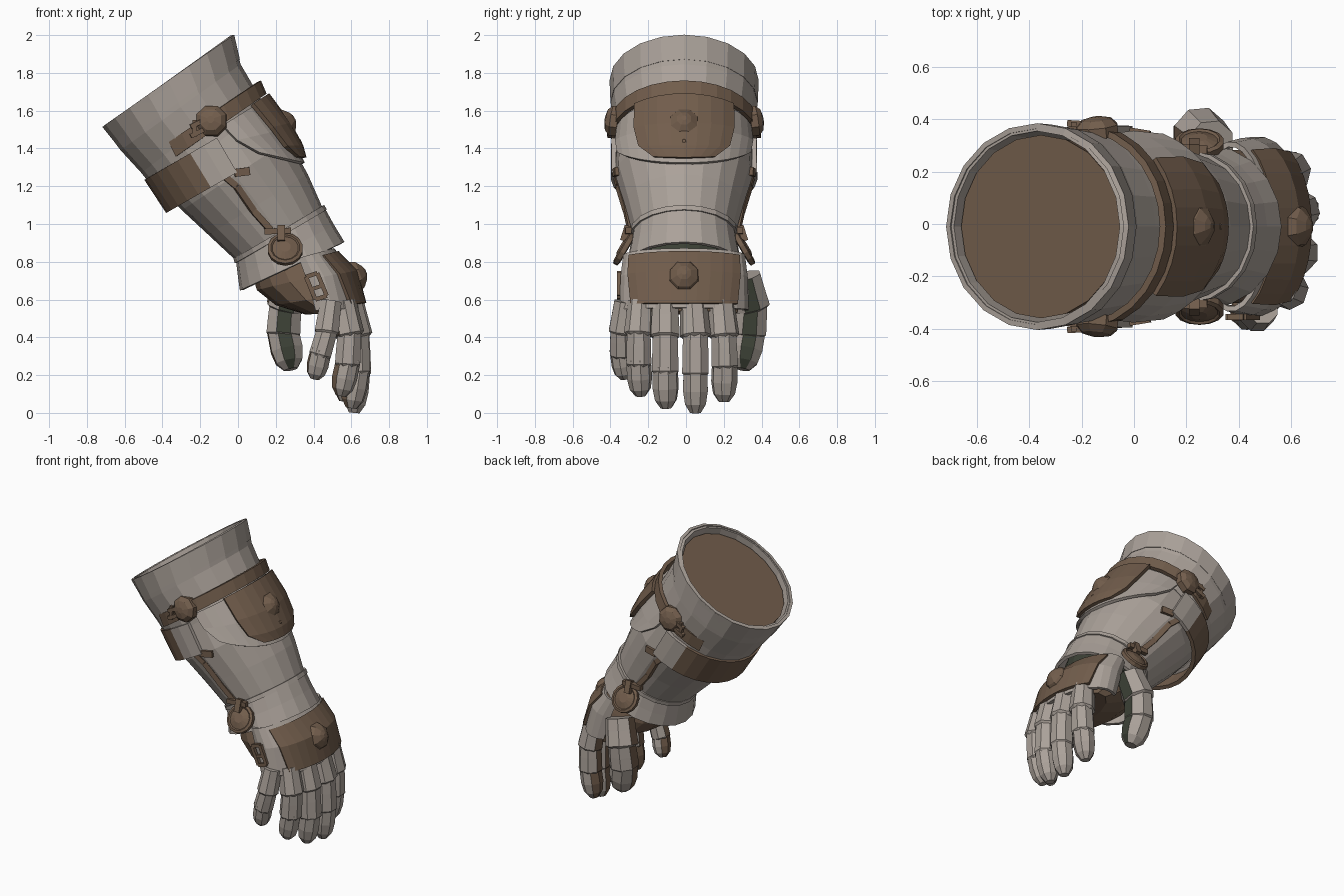
import bpy, bmesh, math
from mathutils import Vector

if "Cube" in bpy.data.objects:
    bpy.data.objects.remove(bpy.data.objects["Cube"])


def mat(name, rgb):
    m = bpy.data.materials.new(name)
    m.diffuse_color = (*rgb, 1)
    m.use_nodes = True
    m.node_tree.nodes["Principled BSDF"].inputs["Base Color"].default_value = m.diffuse_color
    return m


STEEL = mat("worn steel", (0.405, 0.358, 0.320))
LEATHER = mat("brown leather", (0.168, 0.110, 0.072))
DARK = mat("dark cloth", (0.045, 0.052, 0.036))
YC = -0.01


def skin(bm, rings, closed=True, caps=False):
    """Join rings of points with quads."""
    vs = [[bm.verts.new(p) for p in r] for r in rings]
    n = len(vs[0])
    for a, b in zip(vs, vs[1:]):
        for i in range(n if closed else n - 1):
            j = (i + 1) % n
            bm.faces.new((a[i], b[i], b[j], a[j]))
    if caps:
        bm.faces.new(vs[0])
        bm.faces.new(vs[-1])


def finish(name, bm, mats, rule=None, thick=0):
    bmesh.ops.recalc_face_normals(bm, faces=bm.faces)
    bm.normal_update()
    for f in bm.faces:
        f.material_index = rule(f) if rule else 0
    me = bpy.data.meshes.new(name)
    bm.to_mesh(me)
    bm.free()
    for m in mats:
        me.materials.append(m)
    ob = bpy.data.objects.new(name, me)
    bpy.context.collection.objects.link(ob)
    if thick:
        s = ob.modifiers.new("thickness", "SOLIDIFY")
        s.thickness, s.offset = thick, 0
    return ob


def loft(name, secs, mats, n=20, arc=None, caps=False, rule=None, thick=0.02, taper=None):
    """Tilted oval sections (left x, left z, right x, right z, half width in y).
    arc = (start, end) in degrees, 0 is the back of the hand; taper scales it per section."""
    a0, a1 = arc or (0, 360)
    k = n + 1 if arc else n
    rings = []
    for row, (xl, zl, xr, zr, hy) in enumerate(secs):
        t = taper[row] if taper else 1
        ring = []
        for i in range(k):
            a = math.radians(a0 + (a1 - a0) * i / n) * t
            c, s = math.cos(a), math.sin(a)
            ring.append(((xl + xr) / 2 + (xr - xl) / 2 * c, YC + hy * s,
                         (zl + zr) / 2 + (zr - zl) / 2 * c))
        rings.append(ring)
    bm = bmesh.new()
    skin(bm, rings, arc is None, caps)
    return finish(name, bm, mats, rule, 0 if caps else thick)


def stack(bm, origin, axis, rows, n=8):
    """Closed turned shape: rows of (radius, height) along an axis."""
    q = Vector(axis).to_track_quat('Z', 'Y')
    rings = []
    for r, h in rows:
        rings.append([Vector(origin) + q @ Vector((r * math.cos(t), r * math.sin(t), h))
                      for t in [(i + 0.5) * math.tau / n for i in range(n)]])
    skin(bm, rings, True, True)


def turned(name, origin, axis, rows, m, n=8):
    bm = bmesh.new()
    stack(bm, origin, axis, rows, n)
    return finish(name, bm, [m])


def bar(bm, p, q, r):
    p, q = Vector(p), Vector(q)
    stack(bm, p, q - p, [(r, 0), (r, (q - p).length)], 4)


def finger(name, pts, r, rule=None):
    """Overlapping armour segments, the first with a flared lower lip."""
    bm = bmesh.new()
    last = len(pts) - 2
    for i, (p, q) in enumerate(zip(pts, pts[1:])):
        p, q = Vector(p), Vector(q)
        L = (q - p).length
        s = 1 - 0.04 * i
        if i < last:
            lip = 1.08 if i == 0 else 1.03
            rows = [(r * s * 0.95, -0.015), (r * s, L * 0.4), (r * s * lip, L), (r * s * 0.85, L + 0.015)]
        else:
            rows = [(r * s * 0.97, -0.03), (r * s, L * 0.45), (r * s * 0.84, L * 0.78), (r * s * 0.42, L)]
        stack(bm, p, q - p, rows)
    finish(name, bm, [STEEL, LEATHER, DARK], rule or (lambda f: 1 if f.normal.x < -0.75 else 0))


# Arm opening: flared cuff, rolled rim and lining
loft("cuff", [(-.70, 1.52, -.04, 1.99, .38), (-.61, 1.40, .00, 1.84, .372),
              (-.50, 1.28, .07, 1.72, .355), (-.42, 1.18, .13, 1.62, .35)], [STEEL], thick=0.03)
loft("cuff_rim", [(-.71, 1.52, -.03, 2.0, .385), (-.63, 1.42, .00, 1.87, .38)], [STEEL], thick=0.02)
loft("arm_lining", [(-.66, 1.51, -.05, 1.945, .35), (-.60, 1.43, -.02, 1.85, .34)], [LEATHER], caps=True)

# Forearm plates
loft("vambrace", [(-.40, 1.20, .12, 1.66, .345), (-.29, 1.08, .26, 1.44, .355),
                  (-.15, .95, .36, 1.26, .305), (.0, .81, .435, 1.09, .262)], [STEEL])
loft("elbow_plate", [(-.46, 1.28, .14, 1.66, .36), (-.44, 1.34, .25, 1.50, .37),
                     (-.42, 1.50, .345, 1.32, .375)], [STEEL], 14, (-75, 75), taper=[1, 1, .9])
loft("wrist_ring", [(-.012, .82, .445, 1.095, .276), (-.005, .795, .46, 1.07, .276)], [STEEL], thick=0.025)
loft("wrist_flare", [(.0, .80, .45, 1.08, .265), (.01, .72, .50, .99, .28),
                     (.02, .65, .555, .90, .30)], [STEEL])

# Leather straps and shield
loft("upper_strap", [(-.52, 1.33, .11, 1.755, .375), (-.48, 1.25, .14, 1.685, .375)],
     [LEATHER], 18, (-120, 120), thick=0.025)
loft("lower_strap", [(-.485, 1.24, .17, 1.62, .375), (-.37, 1.065, .27, 1.43, .376)],
     [STEEL, LEATHER], 16, (82, 278), thick=0.025,
     rule=lambda f: 1 if f.calc_center_median().x < -.2 else 0)
loft("shield_plate", [(-.46, 1.28, .155, 1.685, .385), (-.44, 1.36, .27, 1.53, .39),
                      (-.42, 1.42, .335, 1.41, .38), (-.42, 1.45, .35, 1.35, .375)],
     [LEATHER], 8, (-42, 42), thick=0.025, taper=[1, 1, .92, .6])

# Domed bosses on shield and hand plate
DOME = [(.09, -.02), (.09, .02), (.075, .05), (.04, .075), (.015, .085)]
turned("shield_boss", (.225, YC, 1.52), (.86, 0, .5), DOME, LEATHER)
turned("shield_pendant", (.30, YC, 1.42), (.86, 0, .5), [(.025, -.02), (.025, .03), (.01, .04)], LEATHER, 6)
turned("hand_boss", (.60, YC, .715), (.93, 0, .36), DOME, LEATHER)

# Fittings on both sides
for side, s in (("front", -1), ("back", 1)):
    turned(side + "_strap_knob", (-.14, YC + s * .365, 1.545), (-.1, s, .15),
           [(.085, -.02), (.085, .02), (.06, .045), (.02, .055)], LEATHER)
    turned(side + "_wrist_disc", (.25, YC + s * .315, .865), (0, s * .85, .5),
           [(.07, -.015), (.094, -.01), (.094, .015), (.078, .022), (.07, .015), (.03, .03)], LEATHER, 14)
    bm = bmesh.new()
    for dz in (-.025, .025):
        bar(bm, (-.25, YC + s * .395, 1.49 + dz), (-.17, YC + s * .39, 1.53 + dz), .017)
    bar(bm, (-.23, YC + s * .39, 1.46), (-.23, YC + s * .39, 1.55), .014)
    finish(side + "_strap_buckle", bm, [LEATHER])
    bm = bmesh.new()
    path = [(-.07, .355, 1.25), (-.01, .342, 1.20), (.08, .302, 1.07), (.17, .28, .97)]
    for p, q in zip(path, path[1:]):
        bar(bm, (p[0], YC + s * p[1], p[2]), (q[0], YC + s * q[1], q[2]), .024)
    bar(bm, (-.02, YC + s * .358, 1.27), (.06, YC + s * .345, 1.28), .03)
    bar(bm, (.14, YC + s * .30, .96), (.28, YC + s * .295, .965), .022)
    bar(bm, (.23, YC + s * .295, .99), (.23, YC + s * .32, .91), .028)
    finish(side + "_side_strap", bm, [LEATHER])

# Glove, dark wrist and armoured back of the hand
loft("wrist_cloth", [(.06, .76, .47, .98, .25), (.10, .70, .50, .86, .27)], [DARK], caps=True)
loft("glove_palm", [(.07, .75, .47, .88, .25), (.10, .65, .55, .76, .28), (.20, .57, .61, .64, .30),
                    (.36, .52, .63, .54, .29)], [LEATHER], 14, caps=True)
loft("hand_shell", [(.24, .80, .50, .865, .315), (.25, .68, .61, .75, .33),
                    (.30, .535, .65, .555, .335)], [STEEL], 16, (-110, 110))
loft("hand_plate", [(.24, .78, .525, .85, .325), (.25, .68, .625, .75, .34),
                    (.30, .56, .67, .58, .345)], [LEATHER], 10, (-60, 60), taper=[1.05, 1, .9])

# Buckle frame on the side of the hand
bm = bmesh.new()
k = [(.36, .72), (.42, .74), (.47, .62), (.41, .60)]
for i in range(4):
    (x0, z0), (x1, z1) = k[i], k[(i + 1) % 4]
    bar(bm, (x0, -.355, z0), (x1, -.355, z1), .016)
bar(bm, (.39, -.355, .655), (.45, -.355, .675), .014)
finish("hand_buckle", bm, [LEATHER])

# Fingers and thumb
finger("little_finger", [(.49, -.325, .575), (.47, -.345, .43), (.435, -.345, .31), (.405, -.325, .18)], .064)
finger("second_finger", [(.56, -.24, .575), (.59, -.25, .42), (.58, -.25, .26), (.545, -.24, .09)], .073)
finger("third_finger", [(.59, -.11, .575), (.625, -.11, .41), (.63, -.11, .22), (.60, -.105, .025)], .077)
finger("fourth_finger", [(.595, .04, .575), (.63, .05, .41), (.635, .05, .21), (.615, .05, .0)], .077)
finger("fifth_finger", [(.57, .185, .575), (.595, .20, .41), (.59, .205, .25), (.565, .20, .06)], .077)
finger("thumb", [(.29, .31, .71), (.25, .345, .56), (.24, .335, .42), (.28, .30, .23)], .098,
       lambda f: 2 if f.normal.y < -.85 or f.normal.x > .85 else 1 if f.normal.x < -.85 else 0)
